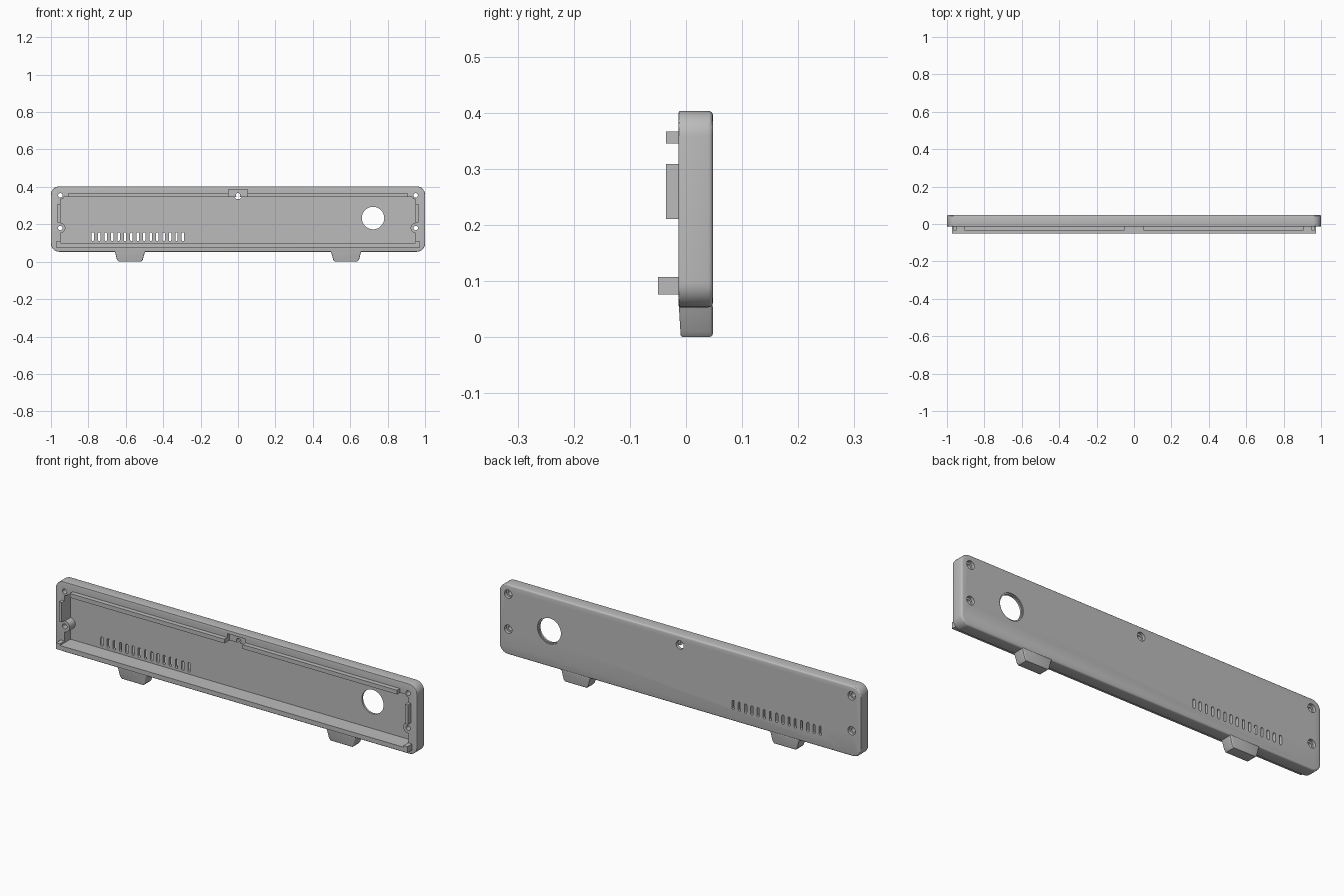
import bpy, bmesh, math

if "Cube" in bpy.data.objects:
    bpy.data.objects.remove(bpy.data.objects["Cube"])

grey = bpy.data.materials.new("plain grey")
grey.use_nodes = True
COLOUR = (0.5, 0.5, 0.5, 1)
grey.diffuse_color = COLOUR
grey.node_tree.nodes["Principled BSDF"].inputs["Base Color"].default_value = COLOUR

FRONT, BACK, FLOOR = -0.013, 0.048, 0.033


def rounded(x0, x1, z0, z1, r, steps=8):
    """Outline of a rounded rectangle in x and z."""
    pts = []
    corners = [(x1 - r, z1 - r), (x0 + r, z1 - r), (x0 + r, z0 + r), (x1 - r, z0 + r)]
    for i, (cx, cz) in enumerate(corners):
        for k in range(steps + 1):
            a = math.pi / 2 * (i + k / steps)
            pts.append((cx + r * math.cos(a), cz + r * math.sin(a)))
    return pts


def circle(x, z, r, n=32):
    return [(x + r * math.cos(2 * math.pi * k / n), z + r * math.sin(2 * math.pi * k / n))
            for k in range(n)]


def rect(x0, x1, z0, z1):
    return [(x0, z0), (x1, z0), (x1, z1), (x0, z1)]


def prism(name, outline, y0, y1, back_bevel=0, front_bevel=0):
    """Extrude an x-z outline along y, optionally rounding its end rims."""
    bm = bmesh.new()
    face = bm.faces.new([bm.verts.new((x, y0, z)) for x, z in outline])
    new = bmesh.ops.extrude_face_region(bm, geom=[face])["geom"]
    for v in new:
        if isinstance(v, bmesh.types.BMVert):
            v.co.y = y1
    bmesh.ops.recalc_face_normals(bm, faces=bm.faces)
    for y, width in ((y1, back_bevel), (y0, front_bevel)):
        if width:
            rim = [e for e in bm.edges if all(abs(v.co.y - y) < 1e-5 for v in e.verts)]
            bmesh.ops.bevel(bm, geom=rim, offset=width, segments=3, profile=0.5,
                            affect='EDGES')
    mesh = bpy.data.meshes.new(name)
    bm.to_mesh(mesh)
    bm.free()
    mesh.materials.append(grey)
    ob = bpy.data.objects.new(name, mesh)
    bpy.context.collection.objects.link(ob)
    return ob


def combine(target, tool, operation):
    """Apply a boolean and remove the tool object."""
    mod = target.modifiers.new("boolean", 'BOOLEAN')
    mod.operation, mod.object, mod.solver = operation, tool, 'EXACT'
    bpy.context.view_layer.objects.active = target
    bpy.ops.object.modifier_apply(modifier=mod.name)
    bpy.data.objects.remove(tool)


def smooth(ob):
    bpy.ops.object.select_all(action='DESELECT')
    ob.select_set(True)
    bpy.context.view_layer.objects.active = ob
    bpy.ops.object.shade_smooth_by_angle(angle=math.radians(30))


# Panel shell: rounded slab with a shallow tray cut in the front
panel = prism("panel", rounded(-1, 1, 0.053, 0.403, 0.045), FRONT, BACK, 0.008, 0.003)
combine(panel, prism("tray_cut", rect(-0.95, 0.95, 0.09, 0.345), -0.1, FLOOR), 'DIFFERENCE')

# Screw bosses on the side walls and in the upper corners
screws = [(s * 0.95, z) for s in (-1, 1) for z in (0.18, 0.355)]
for x, z in screws:
    radius = 0.027 if z < 0.3 else 0.02
    combine(panel, prism("boss", circle(x, z, radius), FRONT + 0.001, FLOOR + 0.005), 'UNION')

# Notch at the top centre
combine(panel, prism("notch_cut", rect(-0.05, 0.05, 0.34, 0.385), -0.1, 0.005), 'DIFFERENCE')

# Screw holes with wider wells at the back
for x, z in screws + [(0, 0.355)]:
    combine(panel, prism("hole_cut", circle(x, z, 0.012, 24), -0.1, 0.1), 'DIFFERENCE')
    combine(panel, prism("well_cut", circle(x, z, 0.021, 24), 0.032, 0.1), 'DIFFERENCE')

# Round opening with a shallow rim at the back
combine(panel, prism("port_cut", circle(0.722, 0.233, 0.06, 48), -0.1, 0.1), 'DIFFERENCE')
combine(panel, prism("port_rim_cut", circle(0.722, 0.233, 0.066, 48), 0.043, 0.1), 'DIFFERENCE')

# Row of ventilation slots
for i in range(15):
    x = -0.776 + i * 0.0344
    slot = prism("slot_cut", rounded(x - 0.0065, x + 0.0065, 0.11, 0.157, 0.0064, 4), -0.1, 0.1)
    combine(panel, slot, 'DIFFERENCE')
smooth(panel)

# Locating lips along the tray edge, and the two feet
for side, s in (("right", -1), ("left", 1)):
    def mirrored(x0, x1, z0, z1):
        return rect(min(s * x0, s * x1), max(s * x0, s * x1), z0, z1)

    prism(side + "_top_lip", mirrored(0.05, 0.905, 0.345, 0.366), -0.036, 0.0)
    prism(side + "_side_lip", mirrored(0.95, 0.965, 0.21, 0.308), -0.036, 0.0)
    prism(side + "_corner_lip", mirrored(0.95, 0.972, 0.09, 0.107), -0.05, 0.0)

    foot = prism(side + "_foot", [(s * 0.578 + dx, z) for dx, z in (
        (-0.086, 0.06), (-0.079, 0.048), (-0.069, 0.01), (-0.06, 0.0),
        (0.06, 0.0), (0.069, 0.01), (0.079, 0.048), (0.086, 0.06))],
        FRONT, BACK, 0.007, 0.004)
    for v in foot.data.vertices:
        if v.co.y < 0:
            v.co.y += (0.06 - v.co.z) * 0.06
    smooth(foot)

# Long bottom lip
prism("bottom_lip", rect(-0.972, 0.972, 0.076, 0.099), -0.05, FLOOR + 0.002)
